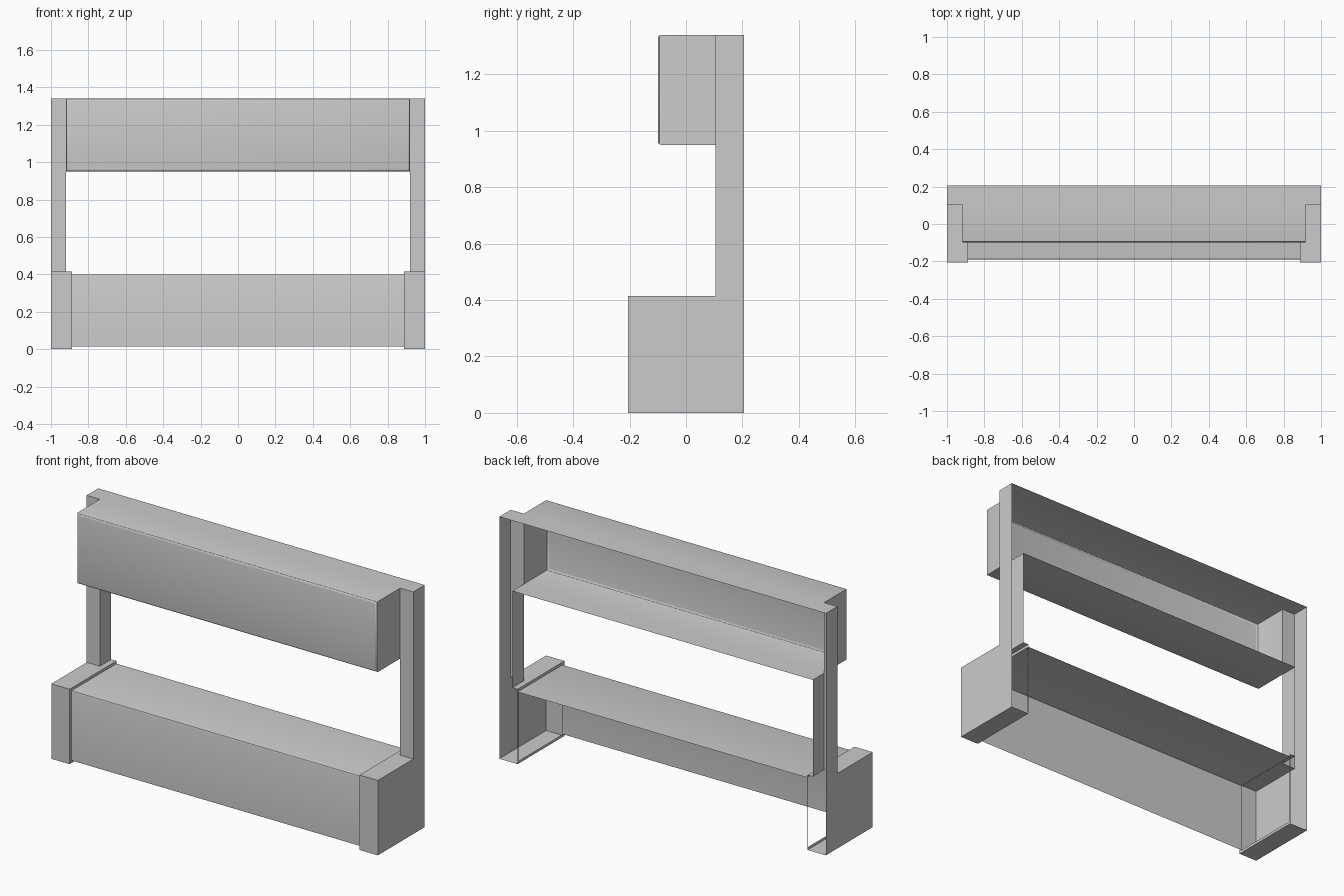
import bpy, bmesh

if "Cube" in bpy.data.objects:
    bpy.data.objects.remove(bpy.data.objects["Cube"])

DIRS = {'L': (0, -1), 'R': (0, 1), 'F': (1, -1), 'B': (1, 1), 'D': (2, -1), 'U': (2, 1)}


def add_box(bm, lo, hi, keep):
    """Add an open thin-walled box, keeping only the named sides."""
    for k in keep:
        axis, sign = DIRS[k]
        a, b = [i for i in range(3) if i != axis]
        pts = []
        for u, v in ((0, 0), (1, 0), (1, 1), (0, 1)):
            p = [0, 0, 0]
            p[axis] = (lo, hi)[sign > 0][axis]
            p[a] = (lo, hi)[u][a]
            p[b] = (lo, hi)[v][b]
            pts.append(bm.verts.new(p))
        f = bm.faces.new(pts)
        f.normal_update()
        if f.normal[axis] * sign < 0:
            f.normal_flip()


def make_part(name, boxes, mirror=False, bevel_y=None, radius=0.0):
    bm = bmesh.new()
    for lo, hi, keep in boxes:
        add_box(bm, lo, hi, keep)
    bmesh.ops.remove_doubles(bm, verts=bm.verts, dist=1e-4)
    if bevel_y is not None:
        edges = [e for e in bm.edges if len(e.link_faces) == 2
                 and all(abs(v.co.y - bevel_y) < 1e-4 for v in e.verts)]
        bmesh.ops.bevel(bm, geom=edges, offset=radius, segments=3,
                        profile=0.5, affect='EDGES')
    me = bpy.data.meshes.new(name)
    bm.to_mesh(me)
    bm.free()
    ob = bpy.data.objects.new(name, me)
    bpy.context.collection.objects.link(ob)
    if mirror:
        ob.modifiers.new("mirror", 'MIRROR')
    bpy.ops.object.select_all(action='DESELECT')
    ob.select_set(True)
    bpy.context.view_layer.objects.active = ob
    bpy.ops.object.shade_smooth_by_angle()
    return ob


TOP, HOOD, END = 1.34, 0.95, 0.415    # heights
BACK, POST = 0.205, 0.105             # depths
XP, XE, RIM = 0.92, 0.888, 0.015      # post and end-box inner faces, rim width

# Upper cabinet: open back, top and bottom run to the wall
make_part("upper_cabinet", [
    ((-XP, -0.1, HOOD), (XP, POST, TOP), 'LRFUD'),
    ((-XP, POST, HOOD), (XP, BACK, TOP), 'UD'),
], bevel_y=-0.1, radius=0.013)

# Side posts: open back, merging into the upper cabinet
make_part("side_post", [
    ((XP, POST, END), (1, BACK, HOOD), 'LRF'),
    ((XP, POST, HOOD), (1, BACK, TOP), 'RFU'),
], mirror=True)

# Lower end boxes: open back, top notched around the post, rim on inner side
make_part("end_box", [
    ((XE, -BACK, 0), (1, BACK, END), 'RFD'),
    ((XE, -BACK, 0), (1, POST, END), 'U'),
    ((XE, POST, 0), (XP, BACK, END), 'U'),
    ((XE, -BACK, 0), (1, -BACK + RIM, END), 'L'),
    ((XE, -BACK + RIM, END - RIM), (1, BACK, END), 'L'),
    ((XE, -BACK + RIM, 0), (1, BACK, RIM), 'L'),
    ((XE, BACK - 0.006, RIM), (1, BACK, END - RIM), 'L'),
], mirror=True)

# Lower middle panel: front and top only
make_part("lower_cabinet", [
    ((-XE, -BACK + RIM, RIM), (XE, BACK, END - RIM), 'FU'),
], bevel_y=-BACK + RIM, radius=0.005)
